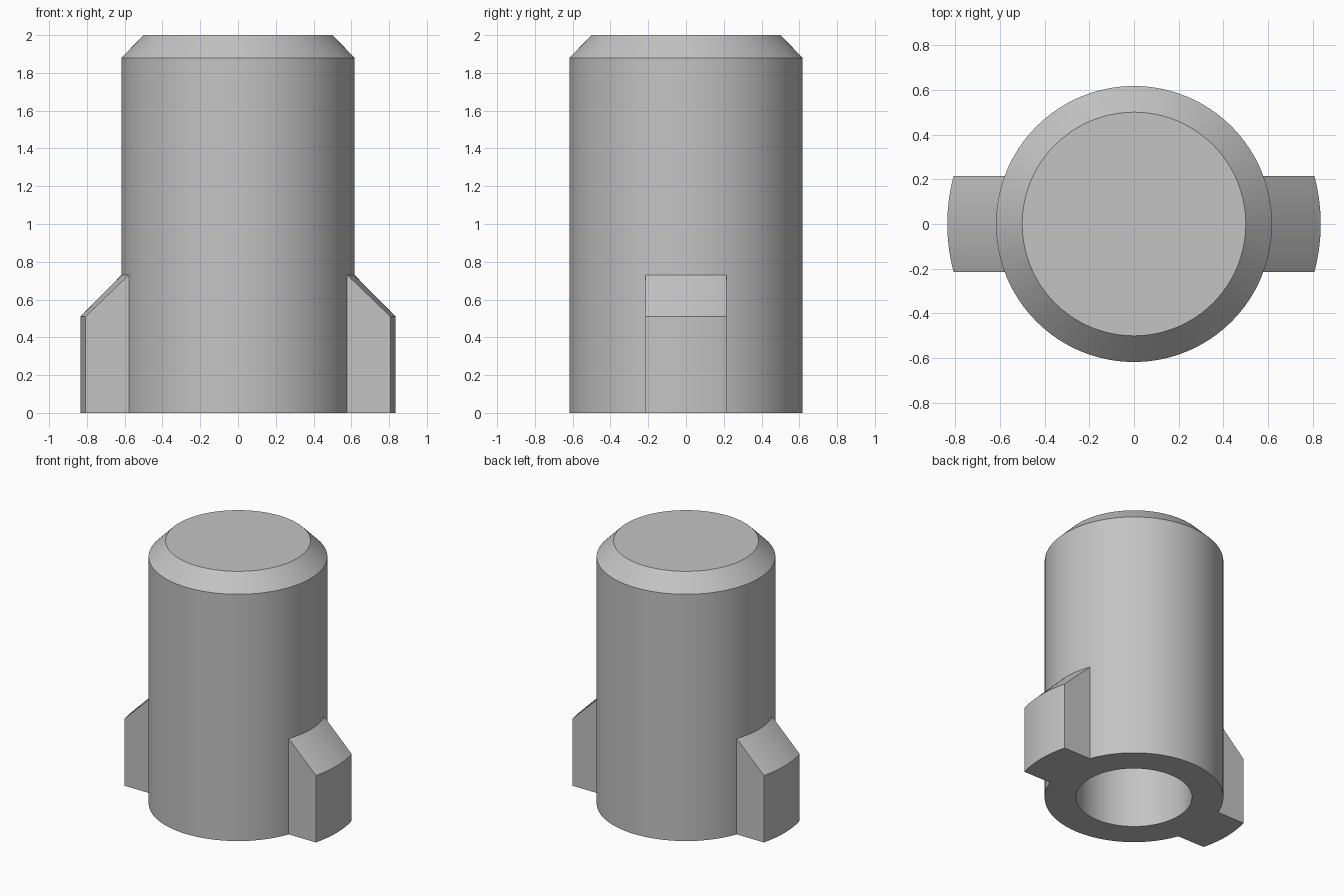
import bpy, bmesh, math

cube = bpy.data.objects.get("Cube")
if cube:
    bpy.data.objects.remove(cube, do_unlink=True)

BODY_R, BORE_R, LUG_R = 0.617, 0.40, 0.835
HALF_WIDTH = 0.215

grey = bpy.data.materials.new("plain_grey")
grey.use_nodes = True
colour = (0.55, 0.55, 0.55, 1)
grey.diffuse_color = colour
grey.node_tree.nodes["Principled BSDF"].inputs["Base Color"].default_value = colour


def finish(bm, name):
    """Turn a bmesh into a smooth shaded object with sharp creases."""
    bmesh.ops.recalc_face_normals(bm, faces=bm.faces)
    mesh = bpy.data.meshes.new(name)
    bm.to_mesh(mesh)
    bm.free()
    mesh.materials.append(grey)
    obj = bpy.data.objects.new(name, mesh)
    bpy.context.collection.objects.link(obj)
    bpy.ops.object.select_all(action='DESELECT')
    obj.select_set(True)
    bpy.context.view_layer.objects.active = obj
    bpy.ops.object.shade_smooth_by_angle(angle=math.radians(25))
    return obj


# Hollow body: chamfered top outside, blind bore from below
profile = [(0, 2), (0.5, 2), (BODY_R, 1.88), (BODY_R, 0),
           (BORE_R, 0), (BORE_R, 1.75), (0, 1.75)]
bm = bmesh.new()
verts = [bm.verts.new((r, 0, z)) for r, z in profile]
edges = [bm.edges.new(pair) for pair in zip(verts, verts[1:])]
bmesh.ops.spin(bm, geom=verts + edges, cent=(0, 0, 0), axis=(0, 0, 1),
               angle=math.tau, steps=128, use_duplicate=False)
bmesh.ops.remove_doubles(bm, verts=bm.verts, dist=0.0001)
finish(bm, "body")


# Side lugs: parallel flanks, round outer wall and conical shoulder
def add_lug(name, side, steps=16):
    section = [(BODY_R - 0.005, 0), (LUG_R, 0), (LUG_R, 0.51),
               (BODY_R, 0.73), (BODY_R - 0.005, 0.73)]
    bm = bmesh.new()
    rings = []
    for i in range(steps + 1):
        y = HALF_WIDTH * (2 * i / steps - 1)
        rings.append([bm.verts.new((side * math.sqrt(r * r - y * y), y, z))
                      for r, z in section])
    n = len(section)
    for a, b in zip(rings, rings[1:]):
        for k in range(n):
            m = (k + 1) % n
            bm.faces.new((a[k], a[m], b[m], b[k]))
    bm.faces.new(rings[0])
    bm.faces.new(rings[-1])
    finish(bm, name)


add_lug("left_lug", 1)
add_lug("right_lug", -1)
